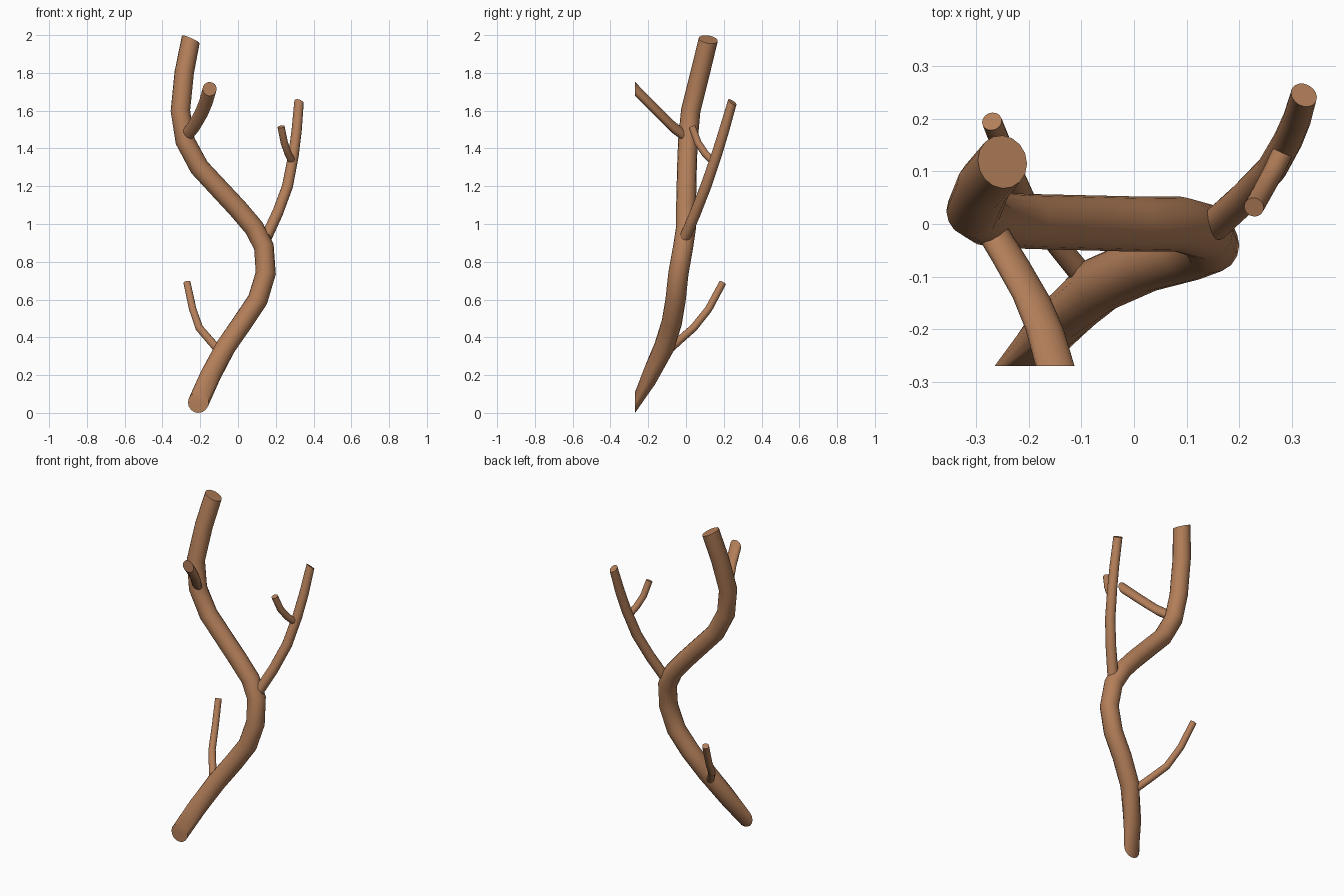
import bpy, bmesh, math
from mathutils import Vector

if "Cube" in bpy.data.objects:
    bpy.data.objects.remove(bpy.data.objects["Cube"])

SIDES = 16
bark = bpy.data.materials.new("bark")
bark.diffuse_color = (0.45, 0.21, 0.10, 1)
bark.use_nodes = True
bark.node_tree.nodes["Principled BSDF"].inputs["Base Color"].default_value = bark.diffuse_color


def tube(name, points, r0, r1, start=None, end=None, fixed=None):
    """Capped tube through points; start/end/fixed override ring normals."""
    pts = [Vector(p) for p in points]
    last = len(pts) - 1
    normals = []
    for i in range(last + 1):
        a = (pts[i] - pts[max(i - 1, 0)]).normalized()
        b = (pts[min(i + 1, last)] - pts[i]).normalized()
        normals.append((a + b).normalized())
    if start:
        s = Vector(start).normalized()
        normals[0] = s
        normals[1] = (normals[1] + s).normalized()
    if end:
        normals[-1] = Vector(end).normalized()
    if fixed:
        normals = [Vector(fixed).normalized()] * len(pts)

    bm = bmesh.new()
    rings = []
    for i, (p, n) in enumerate(zip(pts, normals)):
        u = Vector((1, 0, 0))
        u = (u - n * u.dot(n)).normalized()
        v = n.cross(u)
        r = r0 + (r1 - r0) * i / last
        rings.append([bm.verts.new(p + r * (math.cos(t) * u + math.sin(t) * v))
                      for t in (2 * math.pi * k / SIDES for k in range(SIDES))])
    for a, b in zip(rings, rings[1:]):
        for k in range(SIDES):
            m = (k + 1) % SIDES
            bm.faces.new((a[k], a[m], b[m], b[k]))
    bm.faces.new(rings[0][::-1])
    bm.faces.new(rings[-1])
    bmesh.ops.recalc_face_normals(bm, faces=bm.faces)
    mesh = bpy.data.meshes.new(name)
    bm.to_mesh(mesh)
    bm.free()
    mesh.materials.append(bark)
    ob = bpy.data.objects.new(name, mesh)
    bpy.context.collection.objects.link(ob)
    bpy.ops.object.select_all(action='DESELECT')
    ob.select_set(True)
    bpy.context.view_layer.objects.active = ob
    bpy.ops.object.shade_smooth_by_angle(angle=math.radians(35))
    return ob


# Main winding stem
tube("main_stem", [
    (-0.21, -0.27, 0.055), (-0.145, -0.19, 0.20), (-0.065, -0.115, 0.35),
    (0.025, -0.075, 0.48), (0.105, -0.055, 0.60), (0.147, -0.04, 0.74),
    (0.137, -0.015, 0.88), (0.085, 0.0, 0.98), (0.0, 0.0, 1.08),
    (-0.205, 0.005, 1.30), (-0.28, 0.01, 1.44), (-0.305, 0.025, 1.60),
    (-0.285, 0.075, 1.80), (-0.25, 0.118, 1.977)],
    0.055, 0.051, start=(0, 1, 0), end=(0.40, 0.15, 0.9))

# Low back twig
tube("low_twig", [
    (-0.10, -0.095, 0.33), (-0.145, -0.04, 0.38), (-0.205, 0.04, 0.45),
    (-0.24, 0.12, 0.55), (-0.27, 0.195, 0.69)], 0.022, 0.019)

# Right-hand branch
tube("right_branch", [
    (0.15, -0.005, 0.93), (0.21, 0.05, 1.06), (0.262, 0.105, 1.20),
    (0.293, 0.16, 1.36), (0.31, 0.20, 1.49), (0.323, 0.245, 1.645)],
    0.031, 0.026, start=(0.5, 0.6, 0.6), end=(0.3, 0.5, 0.75))

# Small twig on the right-hand branch
tube("small_twig", [
    (0.287, 0.145, 1.33), (0.265, 0.10, 1.375), (0.245, 0.063, 1.43),
    (0.228, 0.032, 1.515)], 0.020, 0.019)

# Upper front branch, cut flat facing the front
tube("front_branch", [
    (-0.275, -0.005, 1.465), (-0.235, -0.07, 1.515), (-0.195, -0.14, 1.585),
    (-0.17, -0.20, 1.645), (-0.15, -0.27, 1.715)],
    0.034, 0.037, fixed=(0, -1, 0))
